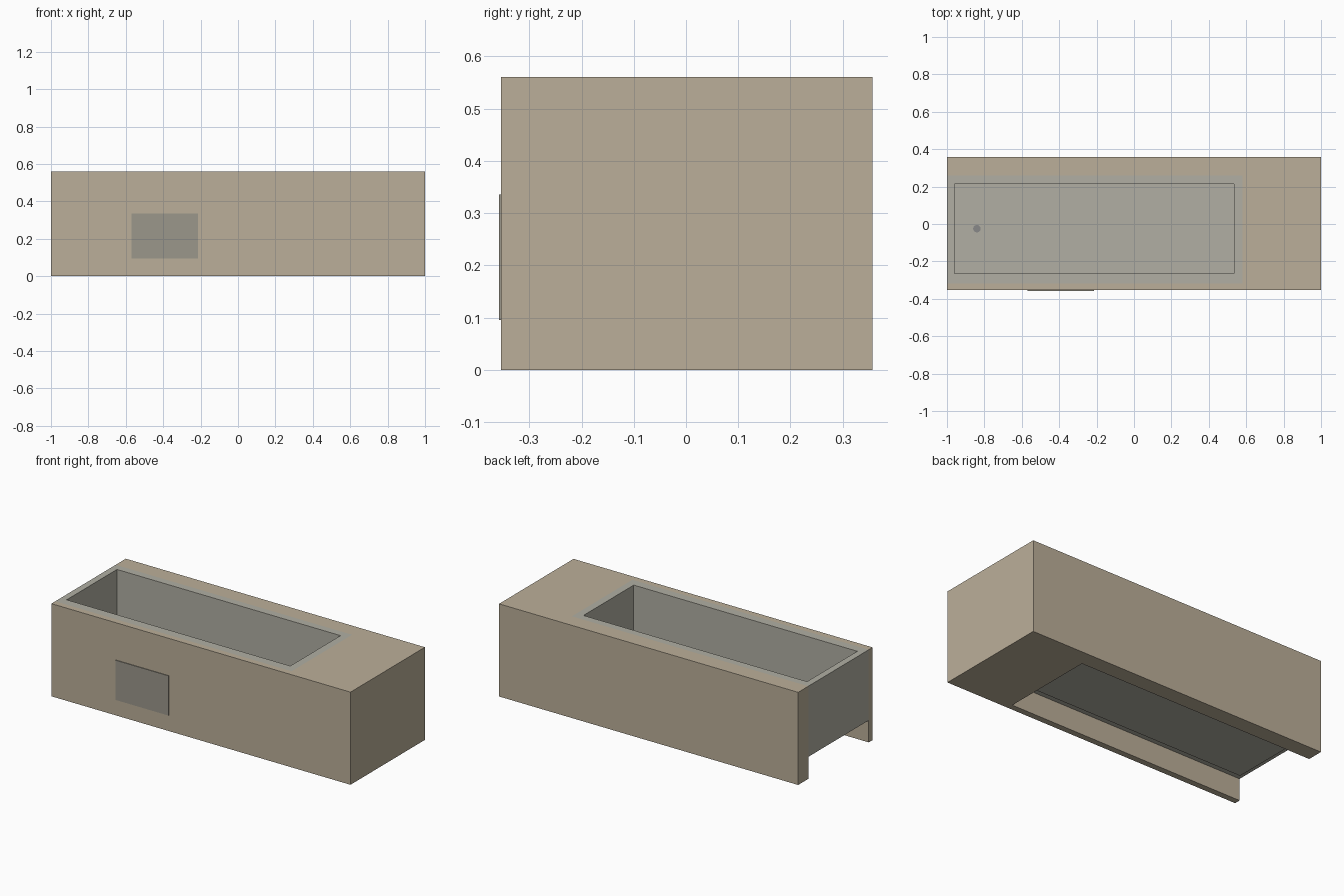
import bpy, bmesh, math

if "Cube" in bpy.data.objects:
    bpy.data.objects.remove(bpy.data.objects["Cube"])


def material(name, rgb):
    m = bpy.data.materials.new(name)
    m.diffuse_color = (*rgb, 1)
    m.use_nodes = True
    m.node_tree.nodes["Principled BSDF"].inputs["Base Color"].default_value = m.diffuse_color
    return m


def finish(name, bm, mat):
    bmesh.ops.remove_doubles(bm, verts=bm.verts, dist=1e-5)
    bmesh.ops.recalc_face_normals(bm, faces=bm.faces)
    me = bpy.data.meshes.new(name)
    bm.to_mesh(me)
    bm.free()
    me.materials.append(mat)
    ob = bpy.data.objects.new(name, me)
    bpy.context.collection.objects.link(ob)
    return ob


def rect(bm, x0, x1, y0, y1, z):
    return [bm.verts.new(p) for p in
            ((x0, y0, z), (x1, y0, z), (x1, y1, z), (x0, y1, z))]


def bridge(bm, a, b):
    n = len(a)
    for i in range(n):
        j = (i + 1) % n
        bm.faces.new((a[i], a[j], b[j], b[i]))


tan = material("tan_surround", (0.50, 0.43, 0.32))
grey = material("tub_grey", (0.44, 0.43, 0.37))
dark = material("panel_grey", (0.33, 0.31, 0.26))
metal = material("drain_grey", (0.25, 0.25, 0.25))

X0, X1, Y0, Y1, H = -1.0, 1.0, -0.354, 0.357, 0.56
TX, TY0, TY1 = 0.58, -0.317, 0.26     # tub outer limits
UNDER, FLOOR = 0.133, 0.117

# Surround: U-shaped outline, open at the left end, extruded upward
bm = bmesh.new()
outline = [(X0, Y0), (X1, Y0), (X1, Y1), (X0, Y1),
           (X0, TY1), (TX, TY1), (TX, TY0), (X0, TY0)]
low = [bm.verts.new((x, y, 0)) for x, y in outline]
high = [bm.verts.new((x, y, H)) for x, y in outline]
bm.faces.new(low)
bm.faces.new(high)
bridge(bm, low, high)
finish("surround", bm, tan)

# Tub: one shell of stacked rectangles, from the basin floor over the rim to the underside
bm = bmesh.new()
inner = (-0.96, 0.535, -0.265, 0.215)
outer = (X0, TX, TY0, TY1)
loops = [rect(bm, *inner, FLOOR), rect(bm, *inner, H), rect(bm, *outer, H),
         rect(bm, *outer, UNDER), rect(bm, *inner, UNDER),
         rect(bm, *inner, FLOOR - 0.003)]
for a, b in zip(loops, loops[1:]):
    bridge(bm, a, b)
bm.faces.new(loops[0])
bm.faces.new(loops[-1])
bmesh.ops.recalc_face_normals(bm, faces=bm.faces)
me = bpy.data.meshes.new("tub")
bm.to_mesh(me)
bm.free()
me.materials.append(grey)
bpy.context.collection.objects.link(bpy.data.objects.new("tub", me))

# Access panel on the front face
bm = bmesh.new()
a = rect(bm, -0.57, -0.215, -0.358, Y0, 0.095)
b = rect(bm, -0.57, -0.215, -0.358, Y0, 0.335)
bm.faces.new(a)
bm.faces.new(b)
bridge(bm, a, b)
finish("access_panel", bm, dark)

# Drain disc on the basin floor
bm = bmesh.new()
bmesh.ops.create_cone(bm, cap_ends=True, segments=24, radius1=0.02,
                      radius2=0.02, depth=0.003)
bmesh.ops.translate(bm, verts=bm.verts, vec=(-0.84, -0.025, FLOOR + 0.0015))
finish("drain", bm, metal)
